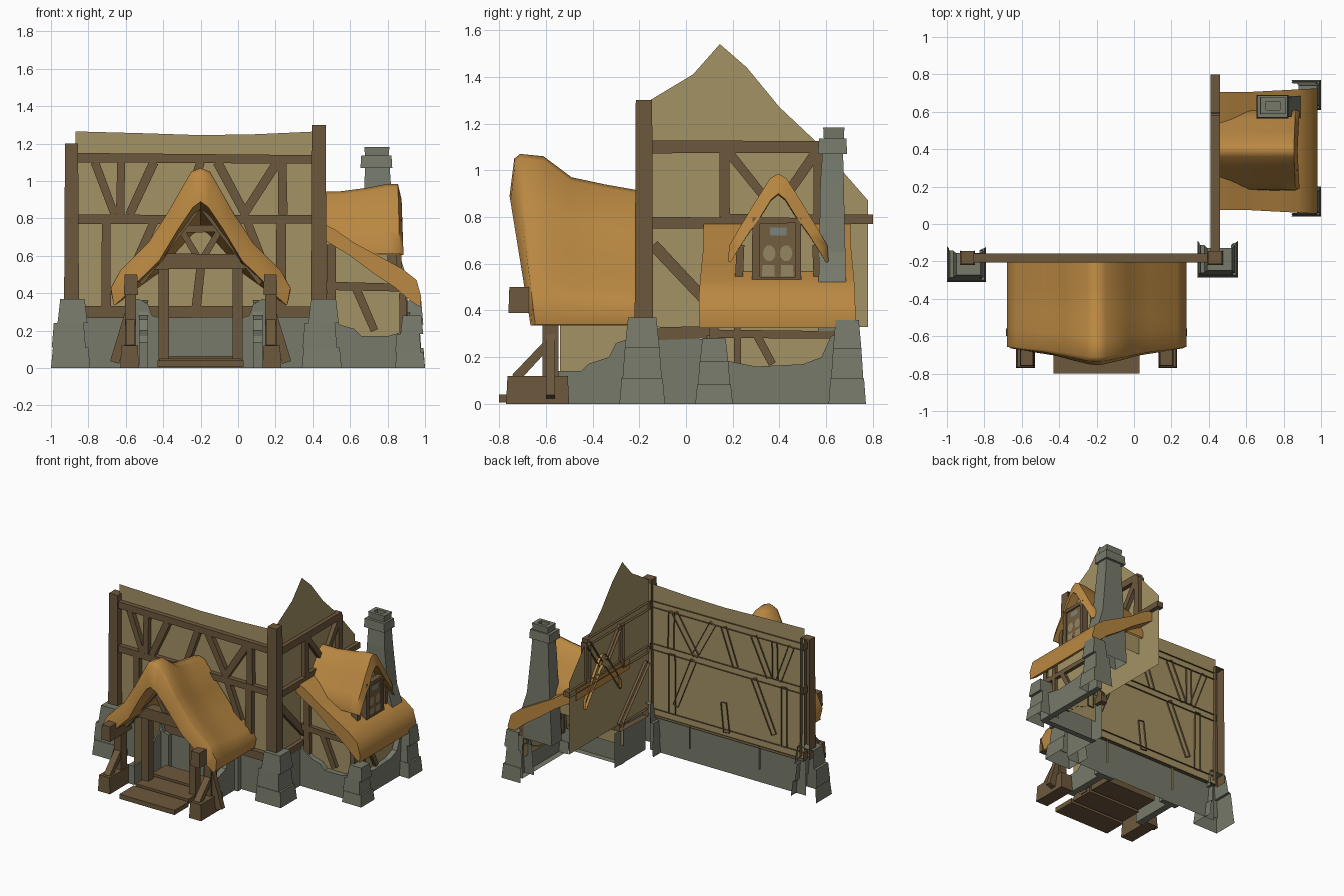
import bpy, bmesh, math
from mathutils import Vector

if "Cube" in bpy.data.objects:
    bpy.data.objects.remove(bpy.data.objects["Cube"])


def srgb(r, g, b):
    return tuple(((c / 255 + 0.055) / 1.055) ** 2.4 for c in (r, g, b)) + (1,)


def material(name, *rgb):
    m = bpy.data.materials.new(name)
    m.diffuse_color = srgb(*rgb)
    m.use_nodes = True
    m.node_tree.nodes["Principled BSDF"].inputs["Base Color"].default_value = m.diffuse_color
    return m


PLASTER = material("plaster", 164, 146, 100)
WOOD = material("timber", 109, 88, 60)
THATCH = material("thatch", 186, 136, 66)
STONE = material("stone", 119, 122, 107)
GLASS = material("window_glass", 114, 94, 64)
LEAD = material("window_lights", 148, 134, 98)
SKY = material("window_glint", 124, 132, 120)


def make(name, verts, faces, mat, smooth=0):
    me = bpy.data.meshes.new(name)
    me.from_pydata([tuple(v) for v in verts], [], faces)
    bm = bmesh.new()
    bm.from_mesh(me)
    bmesh.ops.recalc_face_normals(bm, faces=bm.faces)
    bm.to_mesh(me)
    bm.free()
    me.materials.append(mat)
    ob = bpy.data.objects.new(name, me)
    bpy.context.collection.objects.link(ob)
    if smooth:
        bpy.ops.object.select_all(action='DESELECT')
        ob.select_set(True)
        bpy.context.view_layer.objects.active = ob
        bpy.ops.object.shade_smooth_by_angle(angle=math.radians(smooth))
    return ob


def loft(name, rings, mat, closed=True, caps=(1, 1), smooth=0):
    n = len(rings[0])
    verts = [v for r in rings for v in r]
    faces = [(k * n + i, k * n + (i + 1) % n, (k + 1) * n + (i + 1) % n, (k + 1) * n + i)
             for k in range(len(rings) - 1) for i in range(n if closed else n - 1)]
    if caps[0]:
        faces.append(tuple(range(n)))
    if caps[1]:
        faces.append(tuple(range((len(rings) - 1) * n, len(rings) * n)))
    return make(name, verts, faces, mat, smooth)


def rect(x0, x1, y0, y1, z):
    return [(x0, y0, z), (x1, y0, z), (x1, y1, z), (x0, y1, z)]


def box(name, x0, x1, y0, y1, z0, z1, mat, taper=0.0):
    t = taper
    return loft(name, [rect(x0, x1, y0, y1, z0), rect(x0 + t, x1 - t, y0 + t, y1 - t, z1)], mat)


def front(u, z, d):      # wall facing -y at y = d
    return (u, d, z)


def side(u, z, d):       # wall facing +x at x = d
    return (d, u, z)


def panel(name, pts, at, d, mat):
    return make(name, [at(u, z, d) for u, z in pts], [tuple(range(len(pts)))], mat)


def slab(name, pts, at, d0, d1, mat, caps=(1, 1)):
    return loft(name, [[at(u, z, d) for u, z in pts] for d in (d0, d1)], mat, caps=caps)


def beam(name, u0, z0, u1, z1, w, at, d0, d1, mat=WOOD, caps=(1, 1)):
    a, b = Vector((u0, z0)), Vector((u1, z1))
    t = (b - a).normalized()
    s = Vector((-t.y, t.x)) * w / 2
    return slab(name, [tuple(p) for p in (a + s, b + s * 0.92, b - s * 0.92, a - s)], at, d0, d1, mat, caps)


# ---- main walls
panel("front_wall", [(-.87, .28), (.43, .28), (.43, 1.265), (.1, 1.25), (-.2, 1.245), (-.5, 1.255), (-.87, 1.265)],
      front, -.17, PLASTER)
panel("side_wall", [(-.17, .33), (.78, .33), (.78, .87), (.57, 1.11), (.40, 1.27), (.26, 1.44), (.145, 1.54),
                    (.03, 1.41), (-.17, 1.29)], side, .43, PLASTER)
panel("front_stone_base", [(-.87, 0), (.43, 0), (.43, .3), (-.87, .3)], front, -.185, STONE)
panel("side_stone_base", [(-.17, 0), (.2, 0), (.2, .26), (.05, .28), (-.17, .34)], side, .455, STONE)

# ---- timbers on the front wall: hollow-backed, their edges pass through the plaster
for u0, z0, u1, z1, w in [
        (-.87, 1.125, .41, 1.115, .05), (-.87, .795, .41, .795, .05), (-.87, .3, .41, .3, .065),
        (-.705, .33, -.705, .78, .05), (-.765, 1.1, -.66, .82, .045), (-.63, .82, -.625, 1.1, .045),
        (-.45, 1.1, -.58, .82, .05), (-.2, 1.1, -.3, .82, .045), (-.11, 1.1, .04, .82, .05),
        (.21, 1.1, .03, .82, .05), (.24, .82, .235, 1.1, .05), (.23, .33, .23, .78, .055),
        (.05, .78, .2, .4, .045), (-.45, .78, -.62, .4, .045), (-.225, .31, -.2, .53, .05)]:
    beam("front_timber", u0, z0, u1, z1, w, front, -.205, -.158, caps=(1, 0))

# ---- timbers on the side wall
for u0, z0, u1, z1, w in [
        (-.16, 1.1, .58, 1.1, .055), (-.15, .775, .16, .775, .05), (.165, .8, .165, 1.08, .045),
        (.18, 1.08, .34, .88, .04), (.56, 1.08, .42, .88, .045), (.57, .8, .57, 1.1, .05),
        (-.14, .68, .19, .33, .05), (-.14, .3, .2, .31, .055), (.15, .79, .8, .79, .045)]:
    beam("side_timber", u0, z0, u1, z1, w, side, .46, .41, caps=(1, 0))


# ---- corner posts, open towards the inside
def open_ring(x0, x1, y0, y1, z, first):
    r = rect(x0, x1, y0, y1, z)
    return r[first:] + r[:first]


for name, x0, x1, z1 in (("left_post", -.93, -.85, 1.2), ("corner_post", .39, .475, 1.3)):
    loft(name, [open_ring(x0, x1, -.22, -.14, .3, 3), open_ring(x0 + .005, x1 - .005, -.215, -.145, z1, 3)],
         WOOD, closed=False, caps=(0, 1))


# ---- stepped stone buttresses, open underneath and towards the inside (first: 3 = rear open, 0 = left open)
def buttress(name, x0, x1, y0, y1, h, first):
    cx, cy, hx, hy = (x0 + x1) / 2, (y0 + y1) / 2, (x1 - x0) / 2, (y1 - y0) / 2
    rings = []
    for z, q, o in [(0, 1, 0), (.3, .9, 0), (.3, .86, -.01), (.65, .76, -.01), (.65, .76, .01), (1, .62, .01)]:
        rings.append(open_ring(cx + o - hx * q, cx + o + hx * q, cy - hy * q, cy + hy * q, z * h, first))
    loft(name, rings, STONE, closed=False, caps=(0, 1))


buttress("left_buttress", -1, -.79, -.31, -.12, .37, 3)
buttress("corner_buttress", .34, .555, -.285, -.09, .37, 3)
buttress("bay_front_buttress", .84, 1, .04, .2, .28, 0)
buttress("bay_rear_buttress", .84, 1, .61, .77, .36, 0)


# ---- thatched gable: outer sheet, drooping lip and underside in one folded surface
def gable(name, outer, inner, rows, put):
    def line(half, d, lift, back):
        e, top = half[-1][1], half[0][1]
        full = [(-u, z) for u, z in reversed(half[1:])] + half
        out = []
        for u, z in full:
            f = (z - e) / (top - e)
            out.append(put(u, z + lift * f, d + back * (1 - f)))
        return out
    rings = [line(outer, *r) for r in rows]
    rings += [line(inner, rows[-1][0] + .02, -.01, rows[-1][2]), line(inner, rows[0][0], rows[0][1], 0)]
    return loft(name, rings, THATCH, closed=False, caps=(0, 0), smooth=60)


gable("porch_roof",
      [(0, 1.07), (.05, 1.05), (.17, .84), (.28, .67), (.43, .52), (.48, .43), (.465, .34)],
      [(0, .90), (.04, .87), (.12, .75), (.22, .58), (.34, .46), (.41, .38), (.46, .335)],
      [(.18, -.16, 0), (.35, -.13, 0), (.49, -.10, -.02), (.61, -.01, -.06), (.71, 0, -.07), (.735, -.02, -.09)],
      lambda u, z, d: (-.2 + u, -d, z))
gable("dormer_roof",
      [(0, .995), (.035, .975), (.1, .87), (.17, .75), (.21, .68), (.215, .61)],
      [(0, .91), (.03, .885), (.075, .81), (.13, .73), (.17, .665), (.205, .605)],
      [(.41, -.05, 0), (.55, -.05, 0), (.7, -.03, 0), (.8, -.01, 0), (.855, -.01, .01)],
      lambda u, z, d: (d, .395 - u, z))

# ---- lean-to roof of the bay
LEAN = [(.42, .79), (.52, .74), (.62, .67), (.75, .60), (.88, .53), (.955, .47), (.98, .38), (.975, .325),
        (.92, .36), (.84, .43), (.72, .51), (.6, .60), (.42, .71)]
loft("bay_roof", [[(u, .39 + s * (.315 + .02 * max(0, u - .6) / .38), z) for u, z in LEAN]
                  for s in (-1, -.5, 0, .5, 1)], THATCH, smooth=40)

# ---- bay walls
panel("bay_front_plaster", [(.43, .15), (.88, .15), (.88, .42), (.43, .73)], front, .13, PLASTER)
panel("bay_side_plaster", [(.13, .15), (.68, .15), (.68, .42), (.13, .42)], side, .88, PLASTER)
slab("bay_front_stone", [(.45, 0), (.9, 0), (.9, .2), (.8, .17), (.66, .17), (.62, .21), (.55, .23), (.45, .3)],
     front, .09, .135, STONE, (1, 0))
slab("bay_side_stone", [(.1, 0), (.7, 0), (.7, .32), (.62, .29), (.58, .2), (.5, .17), (.3, .16), (.2, .18),
                        (.1, .2)], side, .92, .875, STONE, (1, 0))
for u0, z0, u1, z1, w in [(.45, .44, .87, .43, .045), (.63, .43, .73, .2, .045), (.885, .18, .88, .4, .04),
                          (.5, .25, .5, .66, .05)]:
    beam("bay_front_timber", u0, z0, u1, z1, w, front, .1, .14, caps=(1, 0))
for u0, z0, u1, z1, w in [(.14, .3, .66, .295, .035), (.22, .16, .22, .4, .03), (.3, .3, .37, .17, .035),
                          (.67, .25, .67, .4, .05)]:
    beam("bay_side_timber", u0, z0, u1, z1, w, side, .905, .87, caps=(1, 0))

# ---- dormer walls and window
panel("dormer_face", [(.22, .5), (.57, .5), (.57, .66), (.395, .92), (.22, .66)], side, .81, PLASTER)
for y in (.225, .565):
    panel("dormer_cheek", [(.43, .5), (.81, .5), (.81, .67), (.43, .67)], front, y, PLASTER)
    beam("dormer_post", y, .5, y + (.395 - y) * .05, .68, .035, side, .8, .85)
for u0, z0, u1, z1, w in [(.3, .53, .3, .79, .035), (.48, .53, .48, .79, .025), (.285, .785, .495, .785, .025),
                          (.285, .53, .495, .53, .025)]:
    beam("window_frame", u0, z0, u1, z1, w, side, .83, .875)
panel("window_glass", [(.31, .53), (.475, .53), (.475, .785), (.31, .785)], side, .865, GLASS)
panel("window_top_light", [(.36, .72), (.43, .72), (.43, .755), (.36, .755)], side, .868, SKY)
for s in (-1, 1):
    panel("window_round_light", [(.3925 + s * (.036 + .027 * math.cos(a * math.pi / 5)),
                                  .645 + .035 * math.sin(a * math.pi / 5)) for a in range(10)], side, .868, LEAD)
    beam("window_lower_light", .3925 + s * .04, .545, .3925 + s * .04, .595, .055, side, .866, .868, LEAD)

# ---- chimney with hollow cap
loft("chimney_stack", [rect(.64, .90, .565, .685, .3), rect(.65, .90, .567, .685, .49), rect(.66, .85, .57, .682, .65),
                       rect(.675, .82, .575, .675, .95), rect(.68, .81, .585, .672, 1.09)], STONE, caps=(0, 0))
box("chimney_collar", .655, .825, .565, .69, 1.07, 1.135, STONE, .004)
loft("chimney_top", [rect(.68, .805, .59, .675, 1.13), rect(.675, .81, .587, .678, 1.183),
                     rect(.705, .78, .61, .655, 1.183), rect(.705, .78, .61, .655, 1.13)], STONE, caps=(0, 0))

# ---- porch, mirrored about its centre line x = -0.2
for s in (-1, 1):
    def px(a, b, s=s):
        return sorted((-.2 + s * a, -.2 + s * b))
    slab("porch_stone_wall", [(-.55, 0), (-.19, 0), (-.19, .36), (-.21, .35), (-.24, .28), (-.3, .26), (-.33, .2),
                              (-.42, .17), (-.45, .14), (-.55, .14)], side, *px(.28, .33), STONE)
    slab("porch_stone_return", [(-.2 + s * u, z) for u, z in
                                [(.36, 0), (.22, 0), (.22, .27), (.26, .28), (.28, .34), (.33, .37), (.36, .37)]],
         front, -.23, -.19, STONE)
    panel("porch_plaster_side", [(-.54, .1), (-.17, .1), (-.17, .5), (-.54, .5)], side, -.2 + s * .29, PLASTER)
    box("door_post", *px(.17, .225), -.54, -.48, .03, .55, WOOD)
    box("porch_post", *px(.345, .405), -.615, -.545, 0, .45, WOOD)
    box("porch_foot", *px(.33, .43), -.77, -.5, 0, .12, WOOD, .006)
    box("porch_purlin_end", *px(.335, .41), -.76, -.5, .39, .5, WOOD, .004)
    beam("porch_brace", -.73, .11, -.58, .27, .04, side, *px(.35, .4))
    beam("porch_rafter", -.2 + s * .33, .46, -.2, .885, .05, front, -.6, -.55)
    beam("truss_strut", -.2 + s * .02, .6, -.2 + s * .11, .75, .035, front, -.55, -.5)
    beam("porch_flank_brace", -.2 + s * .46, .03, -.2 + s * .38, .3, .05, front, -.6, -.56)
beam("door_lintel", -.46, .57, .06, .57, .085, front, -.56, -.48)
beam("truss_collar", -.33, .745, -.07, .745, .04, front, -.55, -.5)

# ---- porch deck boards
for k, (y0, y1) in enumerate([(-.8, -.63), (-.62, -.45), (-.44, -.27)]):
    box("deck_board", -.43 + .01 * k, .03 - .01 * k, y0, y1, .005 + .01 * k, .04 + .012 * k, WOOD)
